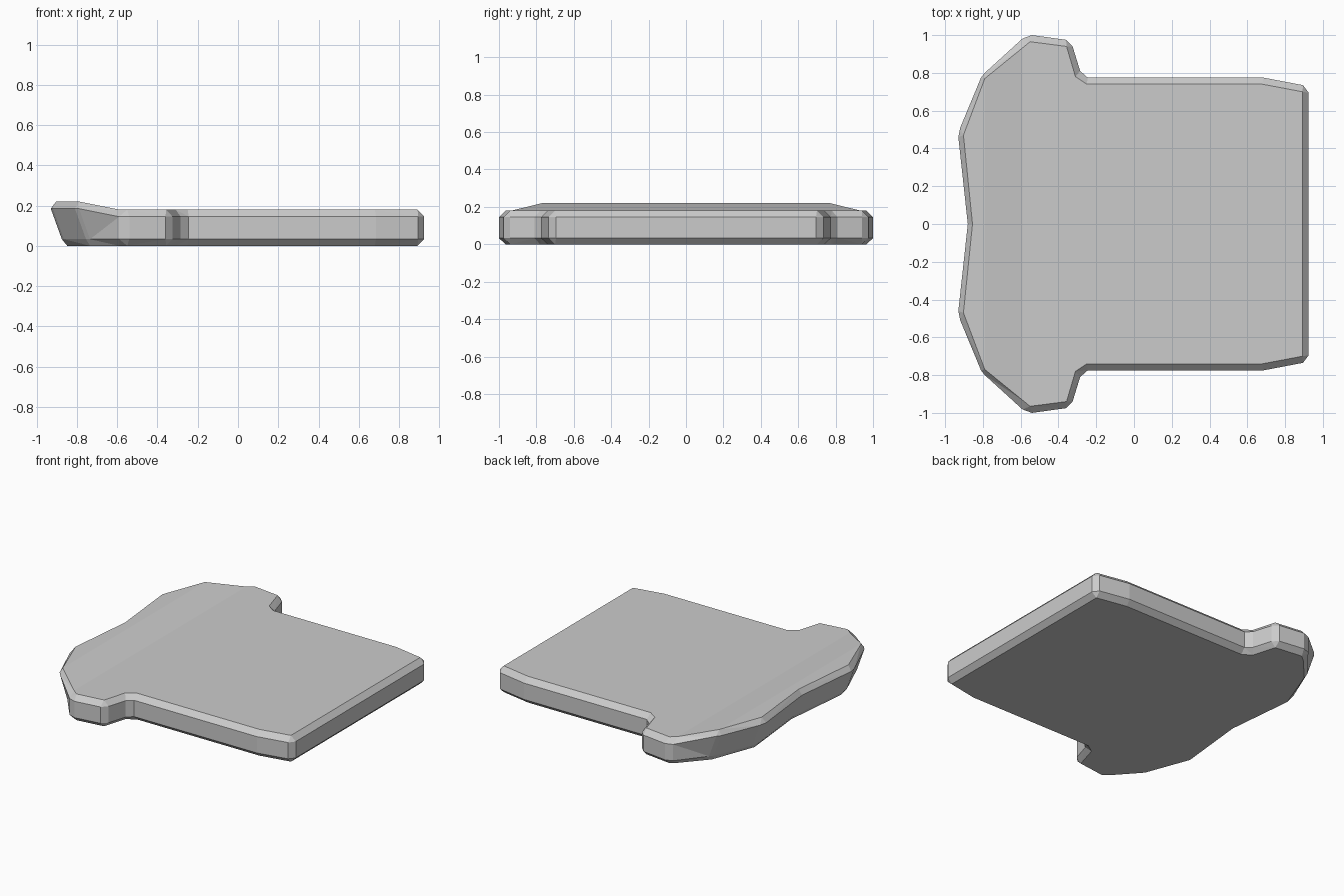
import bpy, bmesh

if "Cube" in bpy.data.objects:
    bpy.data.objects.remove(bpy.data.objects["Cube"])

# Half outline (y >= 0): each row is outer x, y and its inset x, y
HALF = [
    (-0.88, 0.0, -0.855, 0.0),
    (-0.93, 0.46, -0.903, 0.47),
    (-0.92, 0.51, -0.903, 0.47),
    (-0.81, 0.775, -0.79, 0.77),
    (-0.79, 0.80, -0.79, 0.77),
    (-0.59, 0.982, -0.55, 0.965),
    (-0.54, 1.0, -0.55, 0.965),
    (-0.36, 0.975, -0.357, 0.94),
    (-0.325, 0.94, -0.357, 0.94),
    (-0.285, 0.81, -0.31, 0.78),
    (-0.245, 0.775, -0.25, 0.74),
    (0.685, 0.775, 0.68, 0.74),
    (0.895, 0.735, 0.892, 0.70),
    (0.925, 0.695, 0.892, 0.70),
]
full = HALF + [(a, -b, c, -d) for a, b, c, d in reversed(HALF[1:])]
outer = [r[:2] for r in full]
inner = [r[2:] for r in full]

# Chamfered plate from four stacked rings
bm = bmesh.new()
rings = [[bm.verts.new((x, y, z)) for x, y in pts]
         for pts, z in ((inner, 0), (outer, 0.033), (outer, 0.145), (inner, 0.18))]
n = len(full)
for lo, hi in zip(rings, rings[1:]):
    for i in range(n):
        j = (i + 1) % n
        bm.faces.new((lo[i], lo[j], hi[j], hi[i]))
bm.faces.new(rings[0])
bm.faces.new(rings[-1])
bmesh.ops.remove_doubles(bm, verts=bm.verts[:], dist=0.001)

# Crease lines for the raised lip
for x in (-0.79, -0.59):
    bmesh.ops.bisect_plane(bm, geom=bm.verts[:] + bm.edges[:] + bm.faces[:],
                           dist=0.0005, plane_co=(x, 0, 0), plane_no=(1, 0, 0))

# Raise the upper lip and tuck the lower edge inwards
for v in bm.verts:
    f = min(max((-0.59 - v.co.x) / 0.2, 0), 1)
    if v.co.z > 0.1:
        v.co.z += 0.04 * f
    else:
        v.co.x += 0.055 * f
bmesh.ops.triangulate(bm, faces=[f for f in bm.faces if len(f.verts) > 3])
bmesh.ops.recalc_face_normals(bm, faces=bm.faces[:])

mesh = bpy.data.meshes.new("plate")
bm.to_mesh(mesh)
bm.free()
bpy.context.collection.objects.link(bpy.data.objects.new("plate", mesh))
